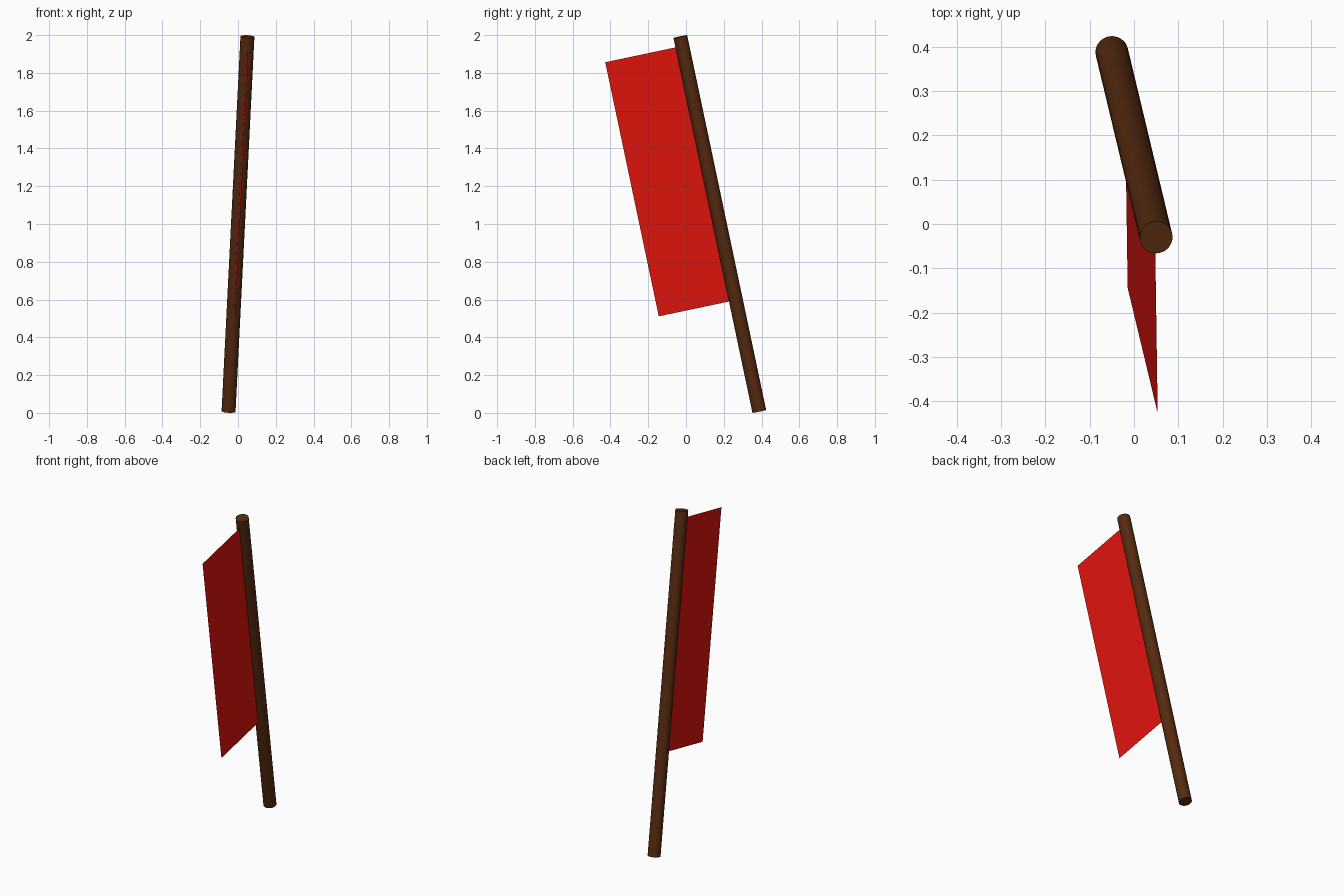
import bpy
from mathutils import Vector

if "Cube" in bpy.data.objects:
    bpy.data.objects.remove(bpy.data.objects["Cube"])


def material(name, color):
    m = bpy.data.materials.new(name)
    m.diffuse_color = (*color, 1)
    m.use_nodes = True
    m.node_tree.nodes["Principled BSDF"].inputs["Base Color"].default_value = m.diffuse_color
    return m


bottom = Vector((-0.05, 0.388, 0.008))
top = Vector((0.05, -0.03, 1.992))
axis = top - bottom

# Leaning pole
bpy.ops.mesh.primitive_cylinder_add(vertices=32, radius=0.037, depth=axis.length,
                                    location=(bottom + top) / 2)
pole = bpy.context.object
pole.name = "pole"
pole.rotation_mode = 'QUATERNION'
pole.rotation_quaternion = axis.to_track_quat('Z', 'Y')
bpy.ops.object.shade_smooth_by_angle()
pole.data.materials.append(material("dark_wood", (0.09, 0.023, 0.005)))

# Flat flag cloth, perpendicular to the pole
out = Vector((0.006, -0.408, -0.086))
low, high = bottom + axis * 0.297, bottom + axis * 0.975
mesh = bpy.data.meshes.new("flag")
mesh.from_pydata([low, high, high + out, low + out], [], [(0, 1, 2, 3)])
flag = bpy.data.objects.new("flag", mesh)
bpy.context.collection.objects.link(flag)
mesh.materials.append(material("red_cloth", (0.75, 0.007, 0.004)))
